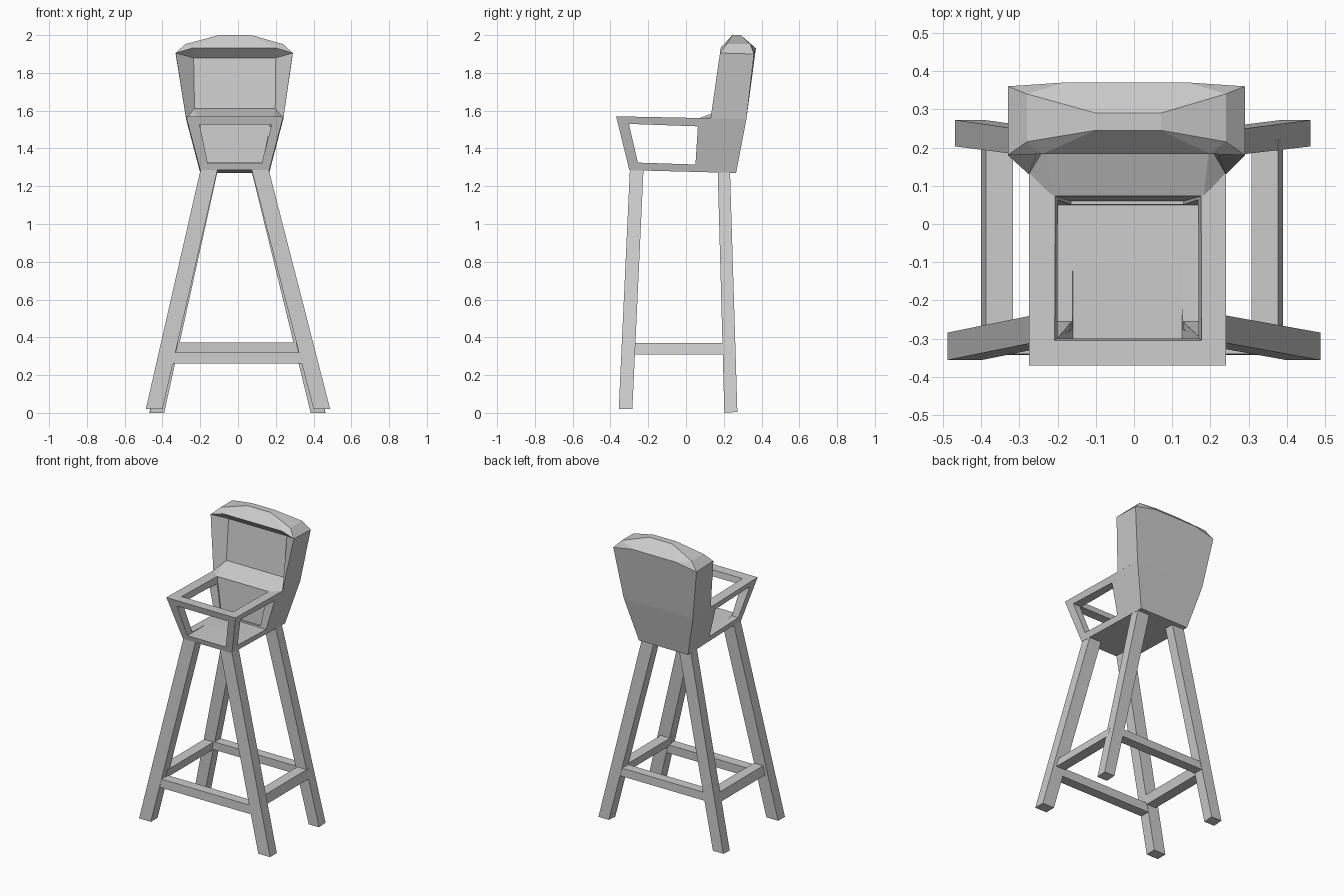
import bpy, bmesh

if "Cube" in bpy.data.objects:
    bpy.data.objects.remove(bpy.data.objects["Cube"])


def finish(name, bm):
    bmesh.ops.recalc_face_normals(bm, faces=bm.faces)
    me = bpy.data.meshes.new(name)
    bm.to_mesh(me)
    bm.free()
    ob = bpy.data.objects.new(name, me)
    bpy.context.collection.objects.link(ob)
    return ob


def add_ring(bm, x0, x1, y0, y1, zf, zb):
    """Four-sided ring: front left, front right, back right, back left."""
    return [bm.verts.new(p) for p in
            ((x0, y0, zf), (x1, y0, zf), (x1, y1, zb), (x0, y1, zb))]


def loft(name, *rings):
    """Closed tapered block through rings of (x0, x1, y0, y1, z front, z back)."""
    bm = bmesh.new()
    rs = [add_ring(bm, *r) for r in rings]
    bm.faces.new(rs[0])
    bm.faces.new(rs[-1])
    for a, b in zip(rs, rs[1:]):
        for i in range(4):
            j = (i + 1) % 4
            bm.faces.new((a[i], a[j], b[j], b[i]))
    return finish(name, bm)


def cut(ob, cutter):
    m = ob.modifiers.new("cut", 'BOOLEAN')
    m.operation = 'DIFFERENCE'
    m.solver = 'EXACT'
    m.object = cutter
    bpy.context.view_layer.objects.active = ob
    bpy.ops.object.modifier_apply(modifier=m.name)
    bpy.data.objects.remove(cutter)


# Seat basket: tapered block with open top, side windows and front window
basket = loft("seat_basket",
              (-.20, .165, -.30, .265, 1.285, 1.27),
              (-.275, .24, -.37, .32, 1.57, 1.556))
cut(basket, loft("cavity_cutter",
                 (-.165, .13, -.275, .06, 1.332, 1.325),
                 (-.213, .183, -.308, .075, 1.60, 1.60)))
cut(basket, loft("side_window_cutter",
                 (-.5, .5, -.255, .05, 1.325, 1.315),
                 (-.5, .5, -.302, .063, 1.53, 1.517)))
cut(basket, loft("front_window_cutter",
                 (-.16, .125, -.5, 0, 1.32, 1.32),
                 (-.203, .178, -.5, 0, 1.526, 1.526)))

# Backrest: flared shell, recessed front panel, faceted crown
bm = bmesh.new()
low = add_ring(bm, -.275, .24, .13, .32, 1.558, 1.556)
high = add_ring(bm, -.33, .29, .18, .36, 1.905, 1.90)
lip = [bm.verts.new(p) for p in ((-.24, .183, 1.932), (.20, .183, 1.932),
                                 (.14, .37, 1.93), (-.18, .37, 1.93))]
shoulder = add_ring(bm, -.28, .24, .215, .34, 1.952, 1.952)
crown = add_ring(bm, -.10, .07, .245, .29, 2.0, 2.0)
for i in (1, 2, 3):
    j = (i + 1) % 4
    if i == 2:
        bm.faces.new((low[2], low[3], high[3], lip[3], lip[2], high[2]))
    else:
        bm.faces.new((low[i], low[j], high[j], high[i]))
        bm.faces.new((high[i], high[j], shoulder[j], shoulder[i]))
        bm.faces.new((shoulder[i], shoulder[j], crown[j], crown[i]))
for i, j in ((0, 1), (2, 3)):
    bm.faces.new((lip[i], lip[j], crown[j], crown[i]))
    for k in (i, j):
        bm.faces.new((high[k], lip[k], shoulder[k]))
        bm.faces.new((lip[k], crown[k], shoulder[k]))
bm.faces.new(crown)
panel = [bm.verts.new(p) for p in ((-.23, .205, 1.612), (.197, .205, 1.612),
                                   (.20, .235, 1.88), (-.235, .235, 1.88))]
ledge = [bm.verts.new((x, .075, 1.562)) for x in (-.213, .183)]
bm.faces.new(panel)
bm.faces.new((ledge[0], ledge[1], panel[1], panel[0]))
bm.faces.new((low[0], ledge[0], panel[0]))
bm.faces.new((low[1], panel[1], ledge[1]))
bm.faces.new((low[0], panel[0], panel[3], high[0]))
bm.faces.new((low[1], high[1], panel[2], panel[1]))
bm.faces.new((high[0], panel[3], lip[0]))
bm.faces.new((high[1], lip[1], panel[2]))
bm.faces.new((panel[3], panel[2], lip[1], lip[0]))
bm.faces.new((low[0], ledge[0], ledge[1], low[1], low[2], low[3]))
finish("backrest", bm)

# Splayed legs
for side, s in (("left", -1), ("right", 1)):
    def span(a, b, c):
        return tuple(sorted((c + s * a, c + s * b)))
    loft(f"front_leg_{side}",
         span(.40, .488, 0) + (-.356, -.284, .02, .02),
         span(.09, .18, -.018) + (-.297, -.225, 1.29, 1.29))
    loft(f"back_leg_{side}",
         span(.388, .465, -.003) + (.203, .272, 0, .005),
         span(.09, .18, -.018) + (.168, .233, 1.28, 1.28))
    # Side stretchers
    loft(f"side_stretcher_{side}",
         span(.325, .395, -.005) + (-.30, .22, .31, .31),
         span(.312, .382, -.005) + (-.30, .22, .37, .37))

# Front and back stretchers
loft("front_stretcher", (-.37, .36, -.342, -.275, .262, .262),
     (-.36, .35, -.34, -.273, .32, .32))
loft("back_stretcher", (-.36, .35, .195, .26, .318, .318),
     (-.35, .34, .194, .258, .372, .372))
